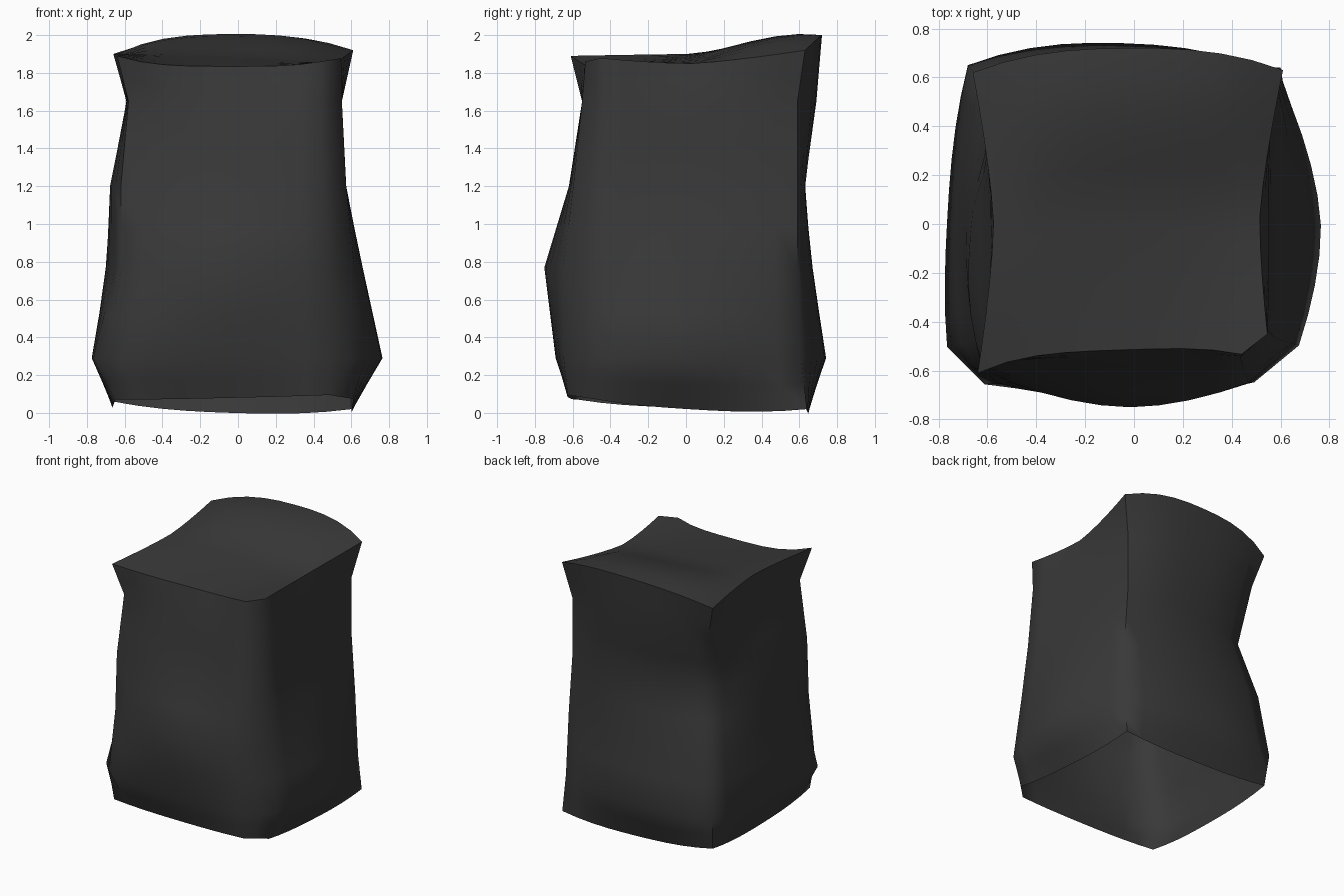
import bpy, bmesh, math

default_cube = bpy.data.objects.get("Cube")
if default_cube:
    bpy.data.objects.remove(default_cube, do_unlink=True)

# Single dark stone colour
stone = bpy.data.materials.new("dark_grey_stone")
stone.use_nodes = True
stone.diffuse_color = (0.04, 0.04, 0.04, 1)
stone.node_tree.nodes["Principled BSDF"].inputs["Base Color"].default_value = (0.04, 0.04, 0.04, 1)

# Cross-sections from bottom to top.
# corners: front -x, front +x, back +x, back -x
# bulges: reach of the front, +x, back and -x faces at their middles
# fullness: how flat each of these bulges stays before it turns to the corner
# heights: four corner heights followed by four middle heights
# blunt: corners that are cut off
SECTIONS = [
    dict(corners=((-.65, -.57), (.61, -.62), (.60, .64), (-.66, .62)),
         bulges=(-.62, .605, .645, -.665), fullness=(2.6, 2.6, 2.6, 2.6),
         heights=(.07, .10, .02, .06, .08, .02, 0, .03), blunt=(1,)),
    dict(corners=((-.75, -.63), (.63, -.62), (.59, .61), (-.68, .65)),
         bulges=(-.69, .765, .74, -.765), fullness=(2.4, 1.7, 2.4, 2.6),
         heights=(.29,) * 8, blunt=(0, 1)),
    dict(corners=((-.62, -.60), (.59, -.60), (.58, .59), (-.63, .59)),
         bulges=(-.75, .66, .67, -.70), fullness=(1.8, 2, 2, 2),
         heights=(.77,) * 8, blunt=(1,)),
    dict(corners=((-.62, -.58), (.57, -.58), (.55, .59), (-.53, .49)),
         bulges=(-.62, .57, .62, -.67), fullness=(2.4, 2.4, 2.4, 2.4),
         heights=(1.2,) * 8, blunt=(1,)),
    dict(corners=((-.58, -.55), (.55, -.55), (.55, .59), (-.59, .57)),
         bulges=(-.55, .55, .69, -.59), fullness=(2.6, 2, 2.6, 2),
         heights=(1.65,) * 8, blunt=(1,)),
    dict(corners=((-.64, -.61), (.56, -.57), (.61, .63), (-.66, .62)),
         bulges=(-.515, .515, .72, -.575), fullness=(3.5, 1.4, 2.6, 1.4),
         heights=(1.89, 1.89, 1.92, 1.90, 1.835, 1.85, 2, 1.9), blunt=(1,)),
]
CORNER_SIGNS = [(-1, -1), (1, -1), (1, 1), (-1, 1)]
STEPS = 10


def control_points(section):
    """Four corners, then the four middles of the sides between them."""
    corners = section["corners"]
    middles = []
    for i, reach in enumerate(section["bulges"]):
        a, b = corners[i], corners[(i + 1) % 4]
        if i % 2 == 0:
            middles.append(((a[0] + b[0]) / 2, reach))
        else:
            middles.append((reach, (a[1] + b[1]) / 2))
    return [(*p, h) for p, h in zip((*corners, *middles), section["heights"])]


def section_point(section, u, v):
    """Point of the curved patch spanned by one cross-section."""
    sign = (round(u, 3), round(v, 3))
    if sign in CORNER_SIGNS and CORNER_SIGNS.index(sign) in section["blunt"]:
        inset = 1 - 2 / STEPS
        a = section_point(section, u * inset, v)
        b = section_point(section, u, v * inset)
        return [(p + q) / 2 for p, q in zip(a, b)]
    reach = ((u, 1 - v), (v, 1 + u), (u, 1 + v), (v, 1 - u))
    sides = [(1 - abs(s) ** full) / 2 * near
             for (s, near), full in zip(reach, section["fullness"])]
    corners = [(1 + u * a) * (1 + v * b) / 4 - (sides[i] + sides[i - 1]) / 2
               for i, (a, b) in enumerate(CORNER_SIGNS)]
    points = control_points(section)
    return [sum(w * p[k] for w, p in zip(corners + sides, points)) for k in range(3)]


def warp(co):
    """Move a point of the unit block onto the lumpy shape."""
    level = (co.z + 1) / 2 * (len(SECTIONS) - 1)
    low = min(int(level + 1e-4), len(SECTIONS) - 2)
    t = level - low
    below = section_point(SECTIONS[low], co.x, co.y)
    above = section_point(SECTIONS[low + 1], co.x, co.y)
    point = [p * (1 - t) + q * t for p, q in zip(below, above)]
    # Hump towards the back of the top
    if co.z > 0.99:
        back = max(co.y, 0)
        point[2] += 0.1 * (1 - co.x ** 4) * back * (1 - back ** 2)
    return point


# Lumpy block, open underneath: gridded cube warped through the cross-sections
bm = bmesh.new()
bmesh.ops.create_cube(bm, size=2)
bmesh.ops.subdivide_edges(bm, edges=bm.edges[:], cuts=STEPS - 1, use_grid_fill=True)
underside = [f for f in bm.faces if f.calc_center_median().z < -0.99]
bmesh.ops.delete(bm, geom=underside, context="FACES")
for vert in bm.verts:
    vert.co = warp(vert.co.copy())

mesh = bpy.data.meshes.new("stone_block")
bm.to_mesh(mesh)
bm.free()
mesh.materials.append(stone)
block = bpy.data.objects.new("stone_block", mesh)
bpy.context.collection.objects.link(block)

# Smooth faces, sharp rims
bpy.ops.object.select_all(action="DESELECT")
block.select_set(True)
bpy.context.view_layer.objects.active = block
bpy.ops.object.shade_smooth_by_angle(angle=math.radians(62))
